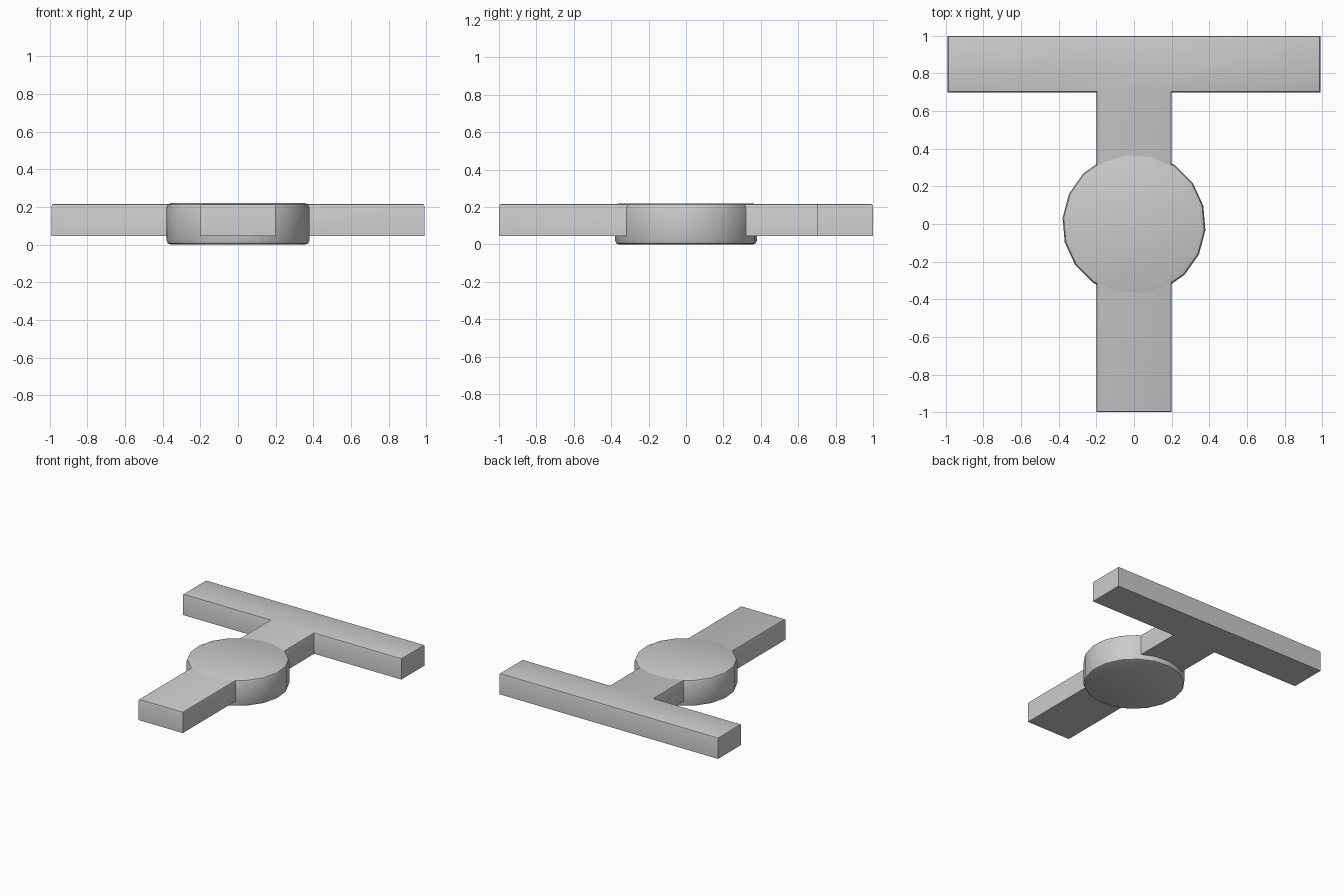
import bpy, bmesh, math

if "Cube" in bpy.data.objects:
    bpy.data.objects.remove(bpy.data.objects["Cube"])


def prism(name, outline, z0, z1, bevel, bevel_bottom=False):
    """Extrude an outline upward and soften its rim edges."""
    bm = bmesh.new()
    base = bm.faces.new([bm.verts.new((x, y, z0)) for x, y in outline])
    ext = bmesh.ops.extrude_face_region(bm, geom=[base], use_keep_orig=True)
    for v in ext["geom"]:
        if isinstance(v, bmesh.types.BMVert):
            v.co.z = z1
    bmesh.ops.recalc_face_normals(bm, faces=bm.faces[:])

    def on_rim(e, z):
        return all(abs(v.co.z - z) < 1e-5 for v in e.verts)

    rim = [e for e in bm.edges
           if on_rim(e, z1) or (bevel_bottom and on_rim(e, z0))]
    bmesh.ops.bevel(bm, geom=rim, offset=bevel, offset_type='OFFSET',
                    segments=2, profile=0.5, affect='EDGES')
    mesh = bpy.data.meshes.new(name)
    bm.to_mesh(mesh)
    bm.free()
    obj = bpy.data.objects.new(name, mesh)
    bpy.context.collection.objects.link(obj)
    bpy.ops.object.select_all(action='DESELECT')
    obj.select_set(True)
    bpy.context.view_layer.objects.active = obj
    bpy.ops.object.shade_smooth_by_angle(angle=math.radians(40))
    return obj


# T-shaped bar: right half of the outline, mirrored to the left
half = [(0.2, -1.0), (0.2, 0.7), (0.99, 0.7), (0.99, 1.0)]
outline = half + [(-x, y) for x, y in reversed(half)]
prism("t_bar", outline, 0.045, 0.217, 0.012)

# Round hub with 18 sides, reaching down to the ground
angles = [math.radians(-5 + 20 * i) for i in range(18)]
hub_outline = [(0.381 * math.cos(a), 0.381 * math.sin(a)) for a in angles]
prism("round_hub", hub_outline, 0.0, 0.22, 0.022, bevel_bottom=True)
